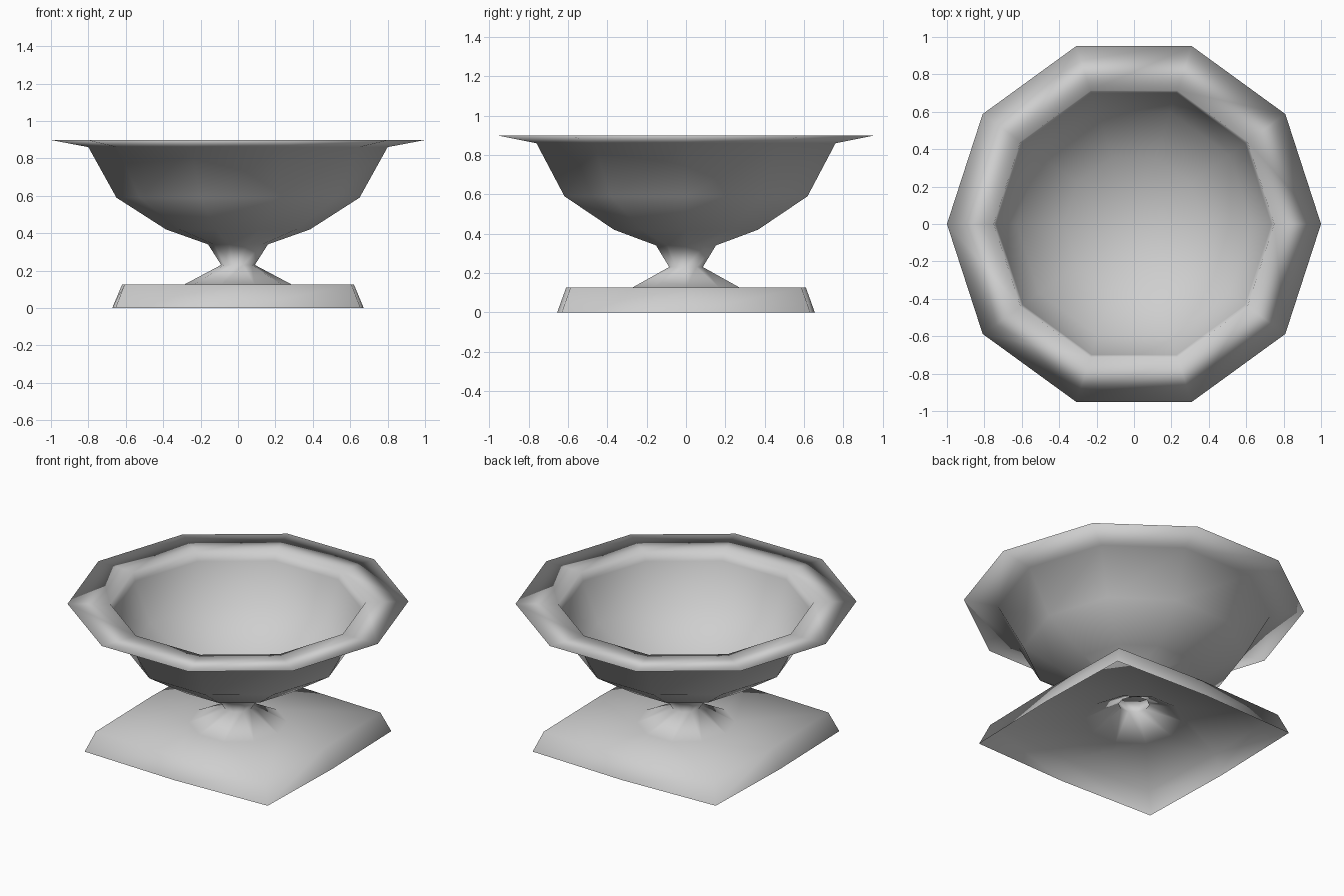
import bpy
import bmesh
from math import cos, sin, pi

SIDES = 10
GREY = (0.62, 0.62, 0.62, 1)

cube = bpy.data.objects.get("Cube")
if cube:
    bpy.data.objects.remove(cube)

stone = bpy.data.materials.new("grey_stone")
stone.use_nodes = True
stone.diffuse_color = GREY
bsdf = next(n for n in stone.node_tree.nodes if n.type == 'BSDF_PRINCIPLED')
bsdf.inputs["Base Color"].default_value = GREY


def add_ring(bm, points):
    """Closed loop of vertices; returns its vertices."""
    return [bm.verts.new(p) for p in points]


def circle(radius, z):
    return [(radius * cos(2 * pi * i / SIDES), radius * sin(2 * pi * i / SIDES), z)
            for i in range(SIDES)]


def foot_outline(mid_x, mid_y, corner_x, corner_y, z):
    """Square outline whose sides bow out slightly at the middle."""
    signs = [(1, 0), (1, 1), (0, 1), (-1, 1), (-1, 0), (-1, -1), (0, -1), (1, -1)]
    return [(sx * (corner_x if sy else mid_x), sy * (corner_y if sx else mid_y), z)
            for sx, sy in signs]


def join_rings(bm, a, b):
    """Quad band between two rings of equal length, b following a."""
    n = len(a)
    for i in range(n):
        j = (i + 1) % n
        bm.faces.new((a[i], a[j], b[j], b[i]))


def lathe(bm, profile):
    rings = [add_ring(bm, circle(r, z)) for r, z in profile]
    for a, b in zip(rings, rings[1:]):
        join_rings(bm, a, b)
    return rings


def loop_edges(bm, ring):
    return [bm.edges.get((ring[i - 1], ring[i])) for i in range(len(ring))]


bm = bmesh.new()

# Square foot, hollow and open underneath
foot_bottom = add_ring(bm, foot_outline(0.672, 0.655, 0.655, 0.632, 0))
foot_top = add_ring(bm, foot_outline(0.62, 0.61, 0.607, 0.588, 0.125))
join_rings(bm, foot_bottom, foot_top)

# Waisted stem and bowl outside, flat lip, then the bowl inside
stem = [(0.288, 0.125), (0.09, 0.23)]
outside = [(0.16, 0.34), (0.385, 0.42), (0.65, 0.59), (0.80, 0.86)]
lip = [(1.0, 0.898), (0.75, 0.895)]
inside = [(0.735, 0.84), (0.628, 0.597), (0.375, 0.437), (0.155, 0.362)]
rings = lathe(bm, stem + outside + lip + inside)
bm.faces.new(rings[-1])

# Flat top of the foot, stitched between the square outline and the round stem
bmesh.ops.bridge_loops(bm, edges=loop_edges(bm, foot_top) + loop_edges(bm, rings[0]))

# Keep the open shell facing outwards
bmesh.ops.recalc_face_normals(bm, faces=bm.faces)
bm.normal_update()
if sum(f.normal.z * f.calc_area() for f in bm.faces) < 0:
    bmesh.ops.reverse_faces(bm, faces=bm.faces)

mesh = bpy.data.meshes.new("footed_bowl")
bm.to_mesh(mesh)
bm.free()
mesh.materials.append(stone)
mesh.shade_smooth()
bowl = bpy.data.objects.new("footed_bowl", mesh)
bpy.context.collection.objects.link(bowl)
